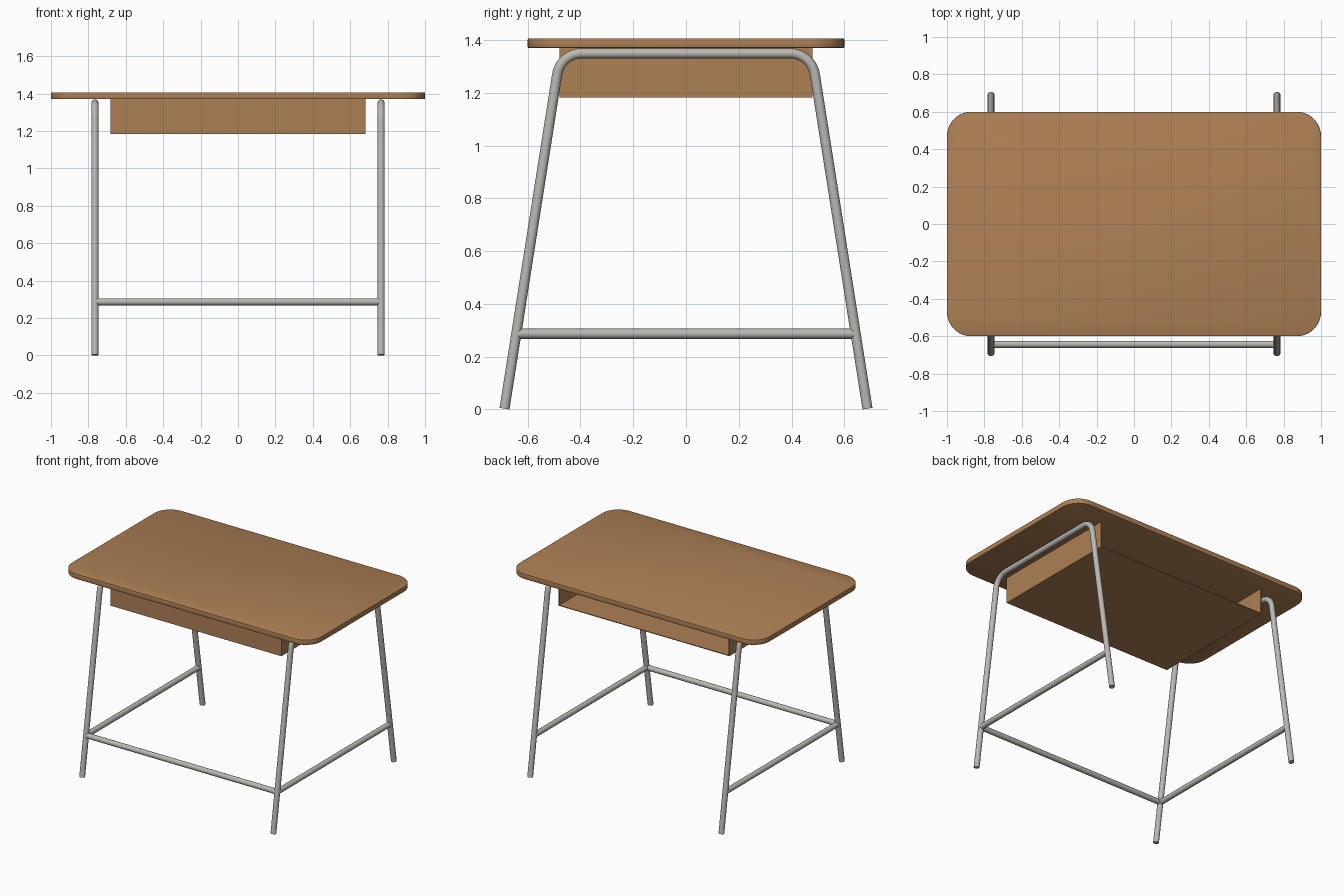
import bpy, bmesh, math
from mathutils import Vector

if "Cube" in bpy.data.objects:
    bpy.data.objects.remove(bpy.data.objects["Cube"])

def material(name, rgb):
    m = bpy.data.materials.new(name)
    m.diffuse_color = (*rgb, 1)
    m.use_nodes = True
    m.node_tree.nodes["Principled BSDF"].inputs["Base Color"].default_value = m.diffuse_color
    return m

WOOD = material("warm wood", (0.42, 0.215, 0.09))
STEEL = material("grey steel", (0.49, 0.48, 0.45))

def add_mesh(name, bm, mat, smooth=False):
    bmesh.ops.recalc_face_normals(bm, faces=bm.faces)
    me = bpy.data.meshes.new(name)
    bm.to_mesh(me)
    bm.free()
    me.materials.append(mat)
    ob = bpy.data.objects.new(name, me)
    bpy.context.collection.objects.link(ob)
    if smooth:
        bpy.ops.object.select_all(action='DESELECT')
        ob.select_set(True)
        bpy.context.view_layer.objects.active = ob
        bpy.ops.object.shade_smooth_by_angle(angle=math.radians(35))
    return ob

def tube(name, points, radius=0.019, sides=20):
    """Round tube swept along a planar path, with mitred joints and flat ends."""
    pts = [Vector(p) for p in points]
    d = (pts[1] - pts[0]).normalized()
    side = Vector((1, 0, 0)) if abs(d.x) < 0.5 else Vector((0, 1, 0))
    bm = bmesh.new()
    rings = []
    for i, p in enumerate(pts):
        t = (pts[min(i + 1, len(pts) - 1)] - pts[max(i - 1, 0)]).normalized()
        up = t.cross(side).normalized()
        rings.append([bm.verts.new(p + radius * (math.cos(a) * side + math.sin(a) * up))
                      for a in (2 * math.pi * k / sides for k in range(sides))])
    for r0, r1 in zip(rings, rings[1:]):
        for k in range(sides):
            n = (k + 1) % sides
            bm.faces.new((r0[k], r0[n], r1[n], r1[k]))
    bm.faces.new(rings[0])
    bm.faces.new(rings[-1])
    return add_mesh(name, bm, STEEL, True)

# Table top: rounded rectangle with slightly eased edges
bm = bmesh.new()
R, SEG, Z0, Z1 = 0.13, 10, 1.37, 1.407
outline = []
for q, (sx, sy) in enumerate([(1, 1), (-1, 1), (-1, -1), (1, -1)]):
    for k in range(SEG + 1):
        a = math.pi / 2 * (q + k / SEG)
        outline.append(bm.verts.new((sx * (1 - R) + R * math.cos(a),
                                     sy * (0.6 - R) + R * math.sin(a), Z0)))
face = bm.faces.new(outline)
ext = bmesh.ops.extrude_face_region(bm, geom=[face])
bmesh.ops.translate(bm, vec=(0, 0, Z1 - Z0),
                    verts=[v for v in ext["geom"] if isinstance(v, bmesh.types.BMVert)])
rims = [e for e in bm.edges if abs(e.verts[0].co.z - e.verts[1].co.z) < 1e-5]
bmesh.ops.bevel(bm, geom=rims, offset=0.004, segments=2, profile=0.5, affect='EDGES')
add_mesh("table_top", bm, WOOD, True)

# Storage tray under the top: thin floor, front and side walls, open at the back
def panel(name, lo, hi):
    bm = bmesh.new()
    bmesh.ops.create_cube(bm, size=1)
    for v in bm.verts:
        v.co = [l if c < 0 else h for c, l, h in zip(v.co, lo, hi)]
    add_mesh(name, bm, WOOD)

T, X, Y, B = 0.005, 0.683, 0.48, 1.183
panel("tray_floor", (-X, -Y, B), (X, Y, B + T))
panel("tray_front", (-X, -Y, B + T), (X, -Y + T, Z0))
panel("tray_right", (X - T, -Y + T, B + T), (X, Y, Z0))
panel("tray_left", (-X, -Y + T, B + T), (-X + T, Y, Z0))

# Bent tube end frames: splayed legs joined by a rounded top rail
FOOT_Y, FOOT_Z, CORNER_Y, RAIL_Z, BEND = 0.688, 0.003, 0.476, 1.35, 0.095
splay = math.atan((FOOT_Y - CORNER_Y) / (RAIL_Z - FOOT_Z))
turn = math.pi / 2 - splay
cy = CORNER_Y - BEND * math.tan(turn / 2)
half = [(FOOT_Y, FOOT_Z)]
for k in range(11):
    a = splay + turn * k / 10
    half.append((cy + BEND * math.cos(a), RAIL_Z - BEND + BEND * math.sin(a)))
profile = half + [(-y, z) for y, z in reversed(half)]

BAR_Z = 0.287
bar_y = FOOT_Y - (BAR_Z - FOOT_Z) * math.tan(splay)
for label, x in (("right", 0.765), ("left", -0.765)):
    tube(label + "_leg_frame", [(x, y, z) for y, z in profile])
    tube(label + "_side_bar", [(x, -bar_y, BAR_Z), (x, bar_y, BAR_Z)])

# Front stretcher between the two front legs
tube("front_bar", [(-0.765, -bar_y, BAR_Z), (0.765, -bar_y, BAR_Z)])
